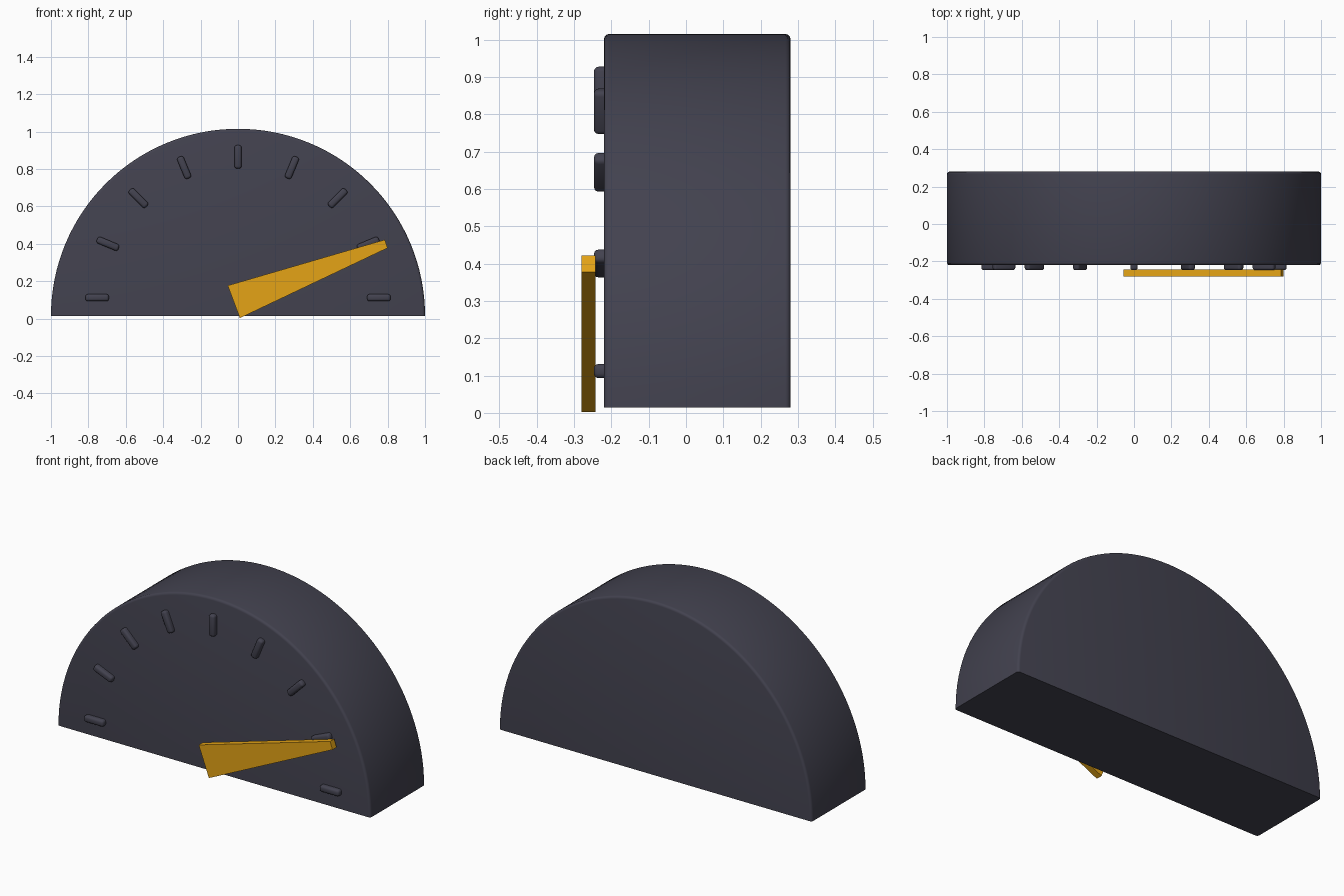
import bpy, bmesh, math

if "Cube" in bpy.data.objects:
    bpy.data.objects.remove(bpy.data.objects["Cube"])


def material(name, color):
    m = bpy.data.materials.new(name)
    m.diffuse_color = (*color, 1)
    m.use_nodes = True
    m.node_tree.nodes["Principled BSDF"].inputs["Base Color"].default_value = m.diffuse_color
    return m


dark = material("charcoal", (0.055, 0.054, 0.078))
amber = material("amber", (0.78, 0.37, 0.008))


def finish(bm, name, mat, smooth=True):
    bmesh.ops.recalc_face_normals(bm, faces=bm.faces)
    mesh = bpy.data.meshes.new(name)
    bm.to_mesh(mesh)
    bm.free()
    obj = bpy.data.objects.new(name, mesh)
    bpy.context.collection.objects.link(obj)
    mesh.materials.append(mat)
    if smooth:
        bpy.ops.object.select_all(action='DESELECT')
        obj.select_set(True)
        bpy.context.view_layer.objects.active = obj
        bpy.ops.object.shade_smooth_by_angle(angle=math.radians(35))
    return obj


# Half-disc body: arcs swept from front to back, with a softened rim
BASE, FRONT, BACK, SOFT, SEGS = 0.015, -0.22, 0.28, 0.014, 64
quarter = [math.radians(a) for a in (0, 30, 60, 90)]
rim = [(FRONT + SOFT * (1 - math.sin(a)), 1 - SOFT * (1 - math.cos(a)))
       for a in reversed(quarter)]
rim += [(BACK - SOFT * (1 - math.sin(a)), 1 - SOFT * (1 - math.cos(a)))
        for a in quarter]
bm = bmesh.new()
rows = [[bm.verts.new((r * math.cos(math.pi * i / SEGS), y,
                       BASE + r * math.sin(math.pi * i / SEGS)))
         for i in range(SEGS + 1)] for y, r in rim]
for a, b in zip(rows, rows[1:]):
    for i in range(SEGS):
        bm.faces.new((a[i], a[i + 1], b[i + 1], b[i]))
bm.faces.new(rows[0])
bm.faces.new(rows[-1])
bm.faces.new([r[0] for r in rows] + [r[-1] for r in reversed(rows)])
finish(bm, "gauge_body", dark)

# Nine raised, rounded tick marks fanned around the dial
for i in range(9):
    ang = math.pi * i / 8
    bm = bmesh.new()
    bmesh.ops.create_cube(bm, size=1)
    bmesh.ops.scale(bm, vec=(0.125, 0.06, 0.038), verts=bm.verts)
    bmesh.ops.bevel(bm, geom=bm.edges[:], offset=0.013, segments=3,
                    profile=0.5, affect='EDGES')
    tick = finish(bm, f"tick_mark_{i + 1}", dark)
    tick.location = (0.753 * math.cos(ang), -0.217, 0.112 + 0.753 * math.sin(ang))
    tick.rotation_euler = (0, -ang, 0)

# Tapered flat needle in front of the dial
outline = [(-0.055, 0.177), (0.01, 0.003), (0.80, 0.378), (0.785, 0.422)]
bm = bmesh.new()
front = [bm.verts.new((x, -0.28, z)) for x, z in outline]
back = [bm.verts.new((x, -0.243, z)) for x, z in outline]
bm.faces.new(front)
bm.faces.new(back)
for i in range(4):
    j = (i + 1) % 4
    bm.faces.new((front[i], front[j], back[j], back[i]))
finish(bm, "needle", amber, smooth=False)
